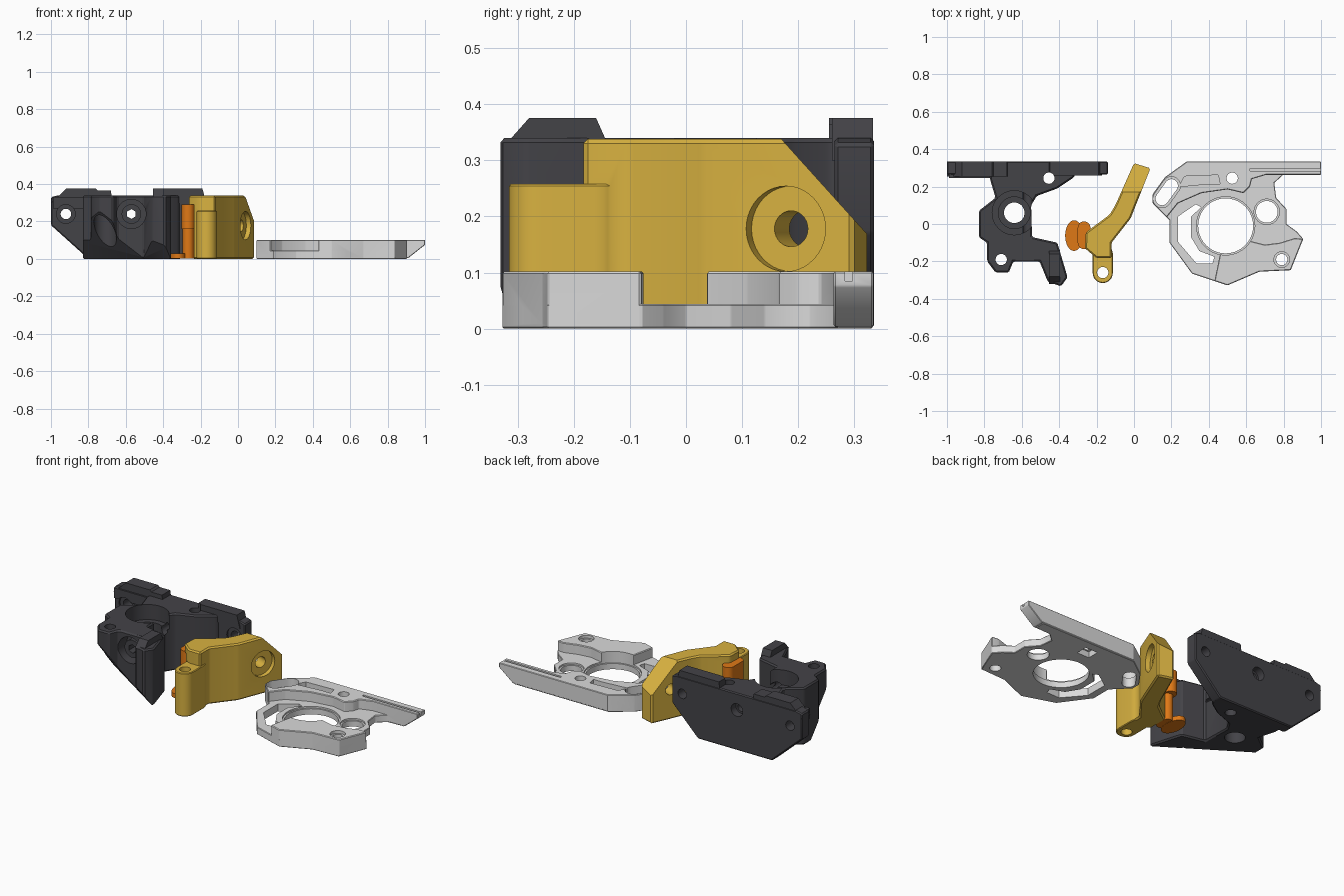
import bpy, bmesh, math
from mathutils import Vector

if "Cube" in bpy.data.objects:
    bpy.data.objects.remove(bpy.data.objects["Cube"])


def material(name, rgb):
    m = bpy.data.materials.new(name)
    m.use_nodes = True
    m.diffuse_color = (*rgb, 1)
    bsdf = next(n for n in m.node_tree.nodes if n.type == 'BSDF_PRINCIPLED')
    bsdf.inputs["Base Color"].default_value = (*rgb, 1)
    bsdf.inputs["Roughness"].default_value = 0.6
    return m


CHARCOAL = material("charcoal", (0.057, 0.056, 0.064))
MUSTARD = material("mustard", (0.69, 0.445, 0.052))
ORANGE = material("orange", (0.74, 0.19, 0.008))
GREY = material("light_grey", (0.7, 0.7, 0.7))


def finish(bm, name):
    bmesh.ops.recalc_face_normals(bm, faces=bm.faces)
    me = bpy.data.meshes.new(name)
    bm.to_mesh(me)
    bm.free()
    ob = bpy.data.objects.new(name, me)
    bpy.context.collection.objects.link(ob)
    return ob


def prism(pts, lo, hi, axis='z', bevel=0.0):
    """Extrude a 2D outline along z, y or x."""
    place = {'z': lambda a, b, c: (a, b, c),
             'y': lambda a, b, c: (a, c, b),
             'x': lambda a, b, c: (c, a, b)}[axis]
    bm = bmesh.new()
    f = bm.faces.new([bm.verts.new(place(a, b, lo)) for a, b in pts])
    top = bmesh.ops.extrude_face_region(bm, geom=[f])["geom"]
    step = Vector(place(0, 0, hi - lo))
    bmesh.ops.translate(bm, vec=step, verts=[v for v in top if isinstance(v, bmesh.types.BMVert)])
    bmesh.ops.recalc_face_normals(bm, faces=bm.faces)
    if bevel:
        bmesh.ops.bevel(bm, geom=bm.edges[:], offset=bevel, segments=1, affect='EDGES')
    return finish(bm, "block")


def rect(x0, x1, y0, y1):
    return [(x0, y0), (x1, y0), (x1, y1), (x0, y1)]


def rod(start, end, r, sides=40):
    """Cylinder between two points."""
    a, b = Vector(start), Vector(end)
    bm = bmesh.new()
    bmesh.ops.create_cone(bm, cap_ends=True, segments=sides, radius1=r, radius2=r,
                          depth=(b - a).length)
    rot = (b - a).to_track_quat('Z', 'Y').to_matrix().to_4x4()
    bmesh.ops.transform(bm, matrix=rot, verts=bm.verts)
    bmesh.ops.translate(bm, vec=(a + b) / 2, verts=bm.verts)
    return finish(bm, "rod")


def hole(x, y, r, lo=-0.1, hi=0.6):
    return rod((x, y, lo), (x, y, hi), r)


def capsule(p, q, r):
    a, b = Vector(p), Vector(q)
    ang = math.atan2(*(b - a).yx)
    pts = []
    for c, off in ((b, -math.pi / 2), (a, math.pi / 2)):
        pts += [(c.x + r * math.cos(ang + off + math.pi * i / 10),
                 c.y + r * math.sin(ang + off + math.pi * i / 10)) for i in range(11)]
    return pts


def build(name, mat, base, adds=(), cuts=()):
    """Join the added solids, subtract the cutters, keep one clean mesh."""
    for op, obs in (('UNION', adds), ('DIFFERENCE', cuts)):
        for ob in obs:
            mod = base.modifiers.new(op, 'BOOLEAN')
            mod.operation, mod.object, mod.solver = op, ob, 'EXACT'
            ob.hide_render = True
    bpy.context.view_layer.update()
    dg = bpy.context.evaluated_depsgraph_get()
    me = bpy.data.meshes.new_from_object(base.evaluated_get(dg))
    base.modifiers.clear()
    base.data = me
    base.name = me.name = name
    for ob in list(adds) + list(cuts):
        bpy.data.objects.remove(ob)
    me.materials.clear()
    me.materials.append(mat)
    bpy.ops.object.select_all(action='DESELECT')
    base.select_set(True)
    bpy.context.view_layer.objects.active = base
    bpy.ops.object.shade_smooth_by_angle(angle=math.radians(28))


# Dark housing: round body with an arm, joined to a back mounting plate
body = prism([(-.77, .3), (-.77, .24), (-.74, .14), (-.83, .07), (-.83, -.07), (-.785, -.1),
              (-.785, -.2), (-.74, -.26), (-.67, -.26), (-.645, -.2), (-.505, -.2),
              (-.46, -.31), (-.39, -.333), (-.355, -.285), (-.41, -.1), (-.545, -.07),
              (-.55, .1), (-.52, .15), (-.41, .19), (-.32, .25), (-.3, .3)], 0, .34, bevel=.008)
plate = prism([(-1, .33), (-1, .18), (-.8, 0), (-.31, 0), (-.14, .17), (-.14, .33), (-.17, .34),
               (-.96, .34)], .265, .335, 'y', .006)
lips = [prism([(-1, .3), (-.96, .335), (-.92, .375), (-.76, .375), (-.75, .365), (-.68, .365),
               (-.67, .3)], .255, .333, 'y'),
        prism([(-.46, .3), (-.45, .375), (-.19, .375), (-.17, .3)], .26, .333, 'y'),
        prism(rect(-.99, -.77, .27, .33), .245, .28, 'y')]
arm_cap = prism([(-.32, .33), (-.28, .375), (-.16, .375), (-.14, .33)], -.455, -.395, 'x')
# Sloped underside facing the front left corner
slope = prism([(.37, -.1), (.8, .504), (1, -.1)], -1, 1, 'y')
slope.rotation_euler.z = math.atan2(-.84, -.55)
screws = [rod((x, .2, .24), (x, .5, .24), .028) for x in (-.92, -.21)]
sinks = [rod((x, .2, .24), (x, .275, .24), .05) for x in (-.92, -.21)]
build("dark_housing", CHARCOAL, body, [plate, arm_cap] + lips,
      [slope, hole(-.64, .06, .055), hole(-.64, .06, .085, .1), hole(-.64, .06, .118, .25),
       hole(-.71, -.19, .03), hole(-.71, -.19, .06, -.1, .26), hole(-.455, .245, .03),
       rod((-.57, -.4, .24), (-.57, -.12, .24), .078),
       rod((-.57, -.4, .24), (-.57, .5, .24), .026),
       rod((-.57, .29, .24), (-.57, .5, .24), .038)] + screws + sinks)
build("front_screw_ring", CHARCOAL, rod((-.57, -.18, .24), (-.57, -.115, .24), .052), (),
      [rod((-.57, -.3, .24), (-.57, 0, .24), .026, sides=6)])

# Yellow lever: bent arm with a sloped tip, a pivot post and a notch for the latch
lever = prism([(.0, .325), (.088, .298), (-.018, .03), (-.12, -.1), (-.12, -.183), (-.2, -.183),
               (-.262, -.13), (-.258, -.045), (-.13, .05), (-.1, .1)], 0, .338, bevel=.008)
post = prism(capsule((-.167, -.16), (-.167, -.262), .054), 0, .258, bevel=.004)
tip_cut = prism([(.15, .36), (.335, .155), (.5, .155), (.5, .5), (.15, .5)], -.4, .4, 'x')
notch = prism(rect(-.4, -.234, -.3, .05), -.1, .292)
pin, normal = Vector((.035, .18, .178)), Vector((.93, -.37, 0))
build("lever", MUSTARD, lever, [post],
      [tip_cut, notch, hole(-.167, -.26, .03), rod(pin - normal * .3, pin + normal * .3, .032),
       rod(pin - normal * .02, pin + normal * .3, .076)])

# Orange latch: oval head and stem with a flared oval foot
build("latch_head", ORANGE, prism(capsule((-.267, -.1), (-.267, -.02), .034), .16, .292))
build("latch_stem", ORANGE, prism(capsule((-.266, -.09), (-.266, -.045), .03), .003, .16))
foot = [(-.32 + .048 * math.cos(math.tau * i / 32), -.062 + .082 * math.sin(math.tau * i / 32))
        for i in range(32)]
build("latch_foot", ORANGE, prism(foot, .002, .028))

# Grey cover: thin base with raised front block, rear bar and slotted corner
cover = prism([(.28, .333), (.165, .25), (.1, .16), (.1, .11), (.19, .02), (.19, -.1),
               (.31, -.265), (.5, -.328), (.67, -.255), (.838, -.247), (.905, -.08), (.87, -.04),
               (.815, 0), (.815, .08), (.76, .14), (.75, .22), (.8, .265), (.9, .27), (.9, .333)],
              0, .044, bevel=.003)
front_block = prism([(.43, -.305), (.5, -.328), (.67, -.255), (.838, -.247), (.905, -.08),
                     (.86, -.075), (.78, -.1), (.7, -.11), (.62, -.09), (.56, -.14),
                     (.46, -.16)], .004, .102, bevel=.004)
bar = prism([(.28, .004), (.91, .004), (1, .075), (1, .102), (.28, .102)], .263, .334, 'y', .003)
groove = prism(rect(.62, 1.1, .283, .297), .085, .2)
corner = prism([(.28, .333), (.165, .25), (.1, .16), (.1, .11), (.175, .035), (.235, .11),
                (.36, .165), (.5, .185), (.585, .165), (.62, .2), (.63, .24), (.72, .267),
                (.72, .333)], .004, .102, bevel=.004)
pocket = prism([(.24, .2), (.27, .255), (.45, .262), (.46, .215), (.4, .215)], .05, .2)
arc_slot = prism([(.33, .105), (.235, .04), (.235, -.095), (.335, -.212), (.42, -.21), (.43, -.175),
                  (.35, -.145), (.305, -.07), (.305, .04), (.36, .09)], -.1, .3)
nut_trap = prism(rect(.485, .565, .21, .28), -.1, .035)
build("grey_cover", GREY, cover, [front_block, bar, corner],
      [hole(.49, -.01, .147), hole(.49, -.01, .156, .034), hole(.71, .065, .058),
       hole(.71, .065, .068, .034), hole(.79, -.19, .03), hole(.79, -.19, .042, .085),
       hole(.525, .245, .03), pocket, arc_slot, groove, nut_trap,
       prism(capsule((.15, .135), (.2, .205), .035), -.1, .3),
       prism(capsule((.15, .135), (.2, .205), .048), .055, .3)])
